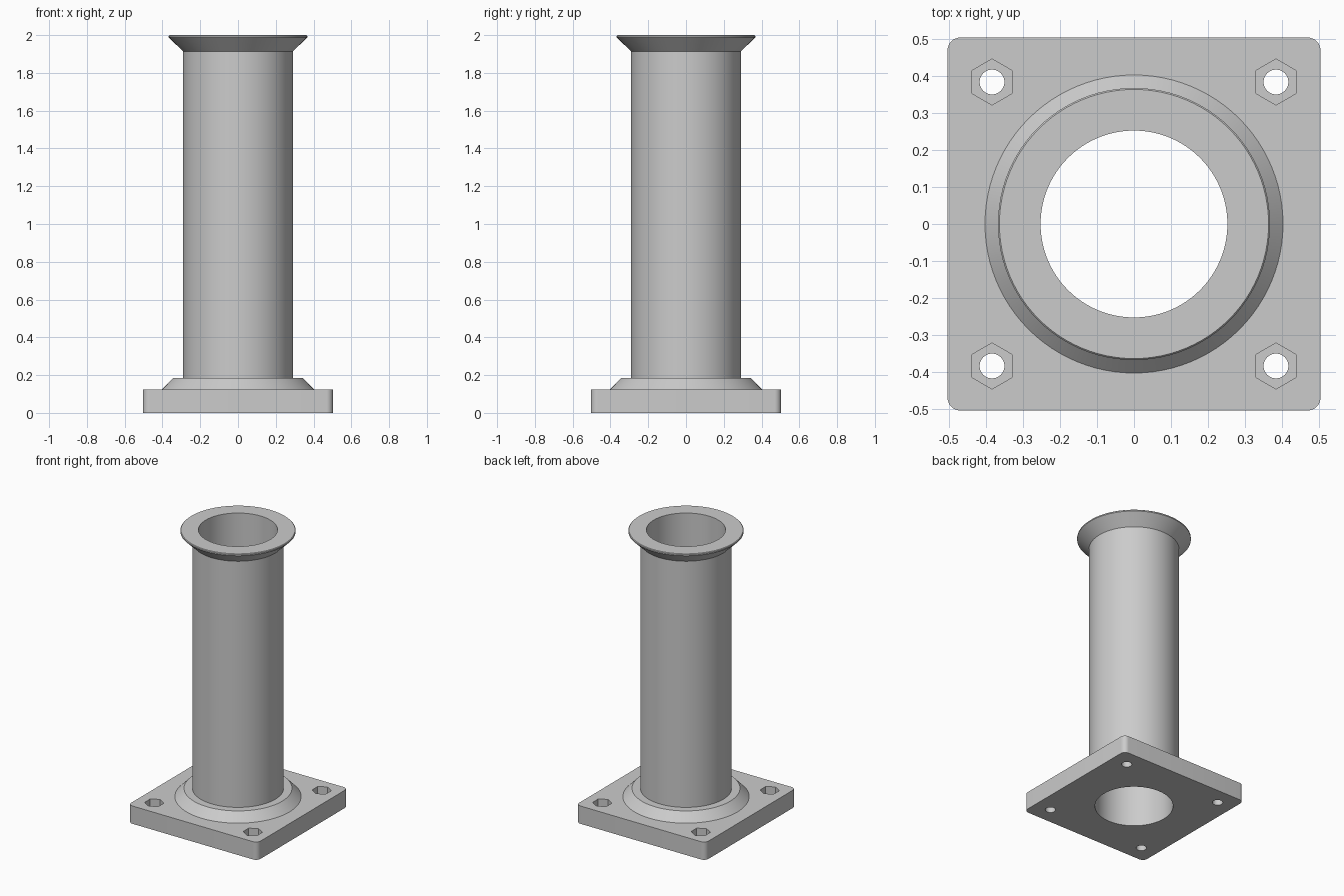
import bpy
import bmesh
from math import cos, sin, pi, radians

old = bpy.data.objects.get("Cube")
if old:
    bpy.data.objects.remove(old, do_unlink=True)

grey = bpy.data.materials.new("plain grey")
grey.use_nodes = True
grey.diffuse_color = (0.6, 0.6, 0.6, 1)
grey.node_tree.nodes["Principled BSDF"].inputs["Base Color"].default_value = grey.diffuse_color

SEGMENTS = 96
BORE = 0.252
BASE_TOP = 0.125
HALF = 0.503
HOLE_AT = 0.383


def make_object(name, bm):
    bmesh.ops.recalc_face_normals(bm, faces=bm.faces)
    mesh = bpy.data.meshes.new(name)
    bm.to_mesh(mesh)
    bm.free()
    mesh.materials.append(grey)
    obj = bpy.data.objects.new(name, mesh)
    bpy.context.collection.objects.link(obj)
    return obj


def prism(name, outline, low, high):
    """Upright prism over an outline of (x, y) points."""
    bm = bmesh.new()
    bottom = bm.faces.new([bm.verts.new((x, y, low)) for x, y in outline])
    top = bmesh.ops.extrude_face_region(bm, geom=[bottom])["geom"]
    verts = [v for v in top if isinstance(v, bmesh.types.BMVert)]
    bmesh.ops.translate(bm, verts=verts, vec=(0, 0, high - low))
    return make_object(name, bm)


def ring(radius, sides, cx=0, cy=0, start=0):
    return [(cx + radius * cos(start + 2 * pi * i / sides),
             cy + radius * sin(start + 2 * pi * i / sides)) for i in range(sides)]


def rounded_square(half, radius, steps=8):
    points = []
    for corner, (sx, sy) in enumerate([(1, 1), (-1, 1), (-1, -1), (1, -1)]):
        for i in range(steps + 1):
            a = (corner + i / steps) * pi / 2
            points.append((sx * (half - radius) + radius * cos(a),
                           sy * (half - radius) + radius * sin(a)))
    return points


def lathe(name, profile):
    """Surface of revolution of an open (radius, z) profile."""
    bm = bmesh.new()
    rings = [[bm.verts.new((x, y, z)) for x, y in ring(r, SEGMENTS)] for r, z in profile]
    for a, b in zip(rings, rings[1:]):
        for i in range(SEGMENTS):
            j = (i + 1) % SEGMENTS
            bm.faces.new((a[i], a[j], b[j], b[i]))
    return make_object(name, bm)


def cut(obj, cutter):
    mod = obj.modifiers.new("cut", 'BOOLEAN')
    mod.operation = 'DIFFERENCE'
    mod.solver = 'EXACT'
    mod.object = cutter
    bpy.context.view_layer.objects.active = obj
    bpy.ops.object.modifier_apply(modifier=mod.name)
    bpy.data.objects.remove(cutter, do_unlink=True)


def smooth(obj):
    bpy.ops.object.select_all(action='DESELECT')
    obj.select_set(True)
    bpy.context.view_layer.objects.active = obj
    bpy.ops.object.shade_smooth_by_angle(angle=radians(25))


# Square base plate with bore, bolt holes and hexagonal nut pockets
base = prism("base_plate", rounded_square(HALF, 0.035), 0, BASE_TOP)
cut(base, prism("bore_cutter", ring(BORE, SEGMENTS), -0.1, 0.3))
for sx in (-1, 1):
    for sy in (-1, 1):
        x, y = sx * HOLE_AT, sy * HOLE_AT
        cut(base, prism("pocket_cutter", ring(0.062, 6, x, y, pi / 2), 0.06, 0.3))
        cut(base, prism("bolt_cutter", ring(0.0335, 32, x, y), -0.1, 0.3))
smooth(base)

# Hollow tube with sloped foot collar and flared top flange
tube = lathe("flanged_tube", [
    (0.402, BASE_TOP), (0.344, 0.184), (0.291, 0.184),
    (0.291, 1.914), (0.367, 1.988), (0.367, 1.996), (0.363, 2.0),
    (BORE, 2.0), (BORE, BASE_TOP)])
smooth(tube)
